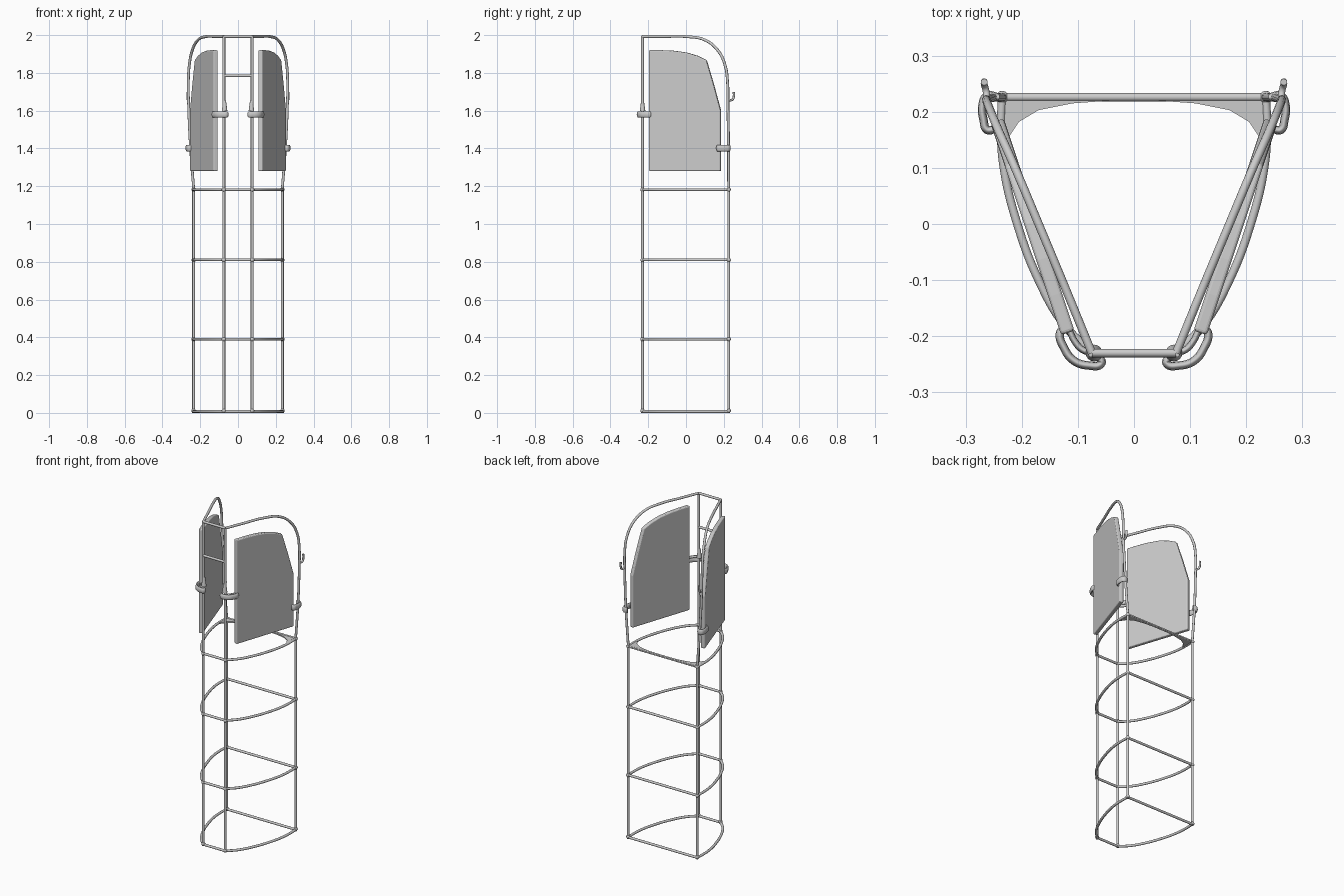
import bpy, bmesh
from mathutils import Vector

if "Cube" in bpy.data.objects:
    bpy.data.objects.remove(bpy.data.objects["Cube"])

R = 0.0075  # tube radius


def tube(name, pts, r=R, smooth=False, z=0, zscale=1):
    """Round tube through the points, straight or flowing."""
    cu = bpy.data.curves.new(name, 'CURVE')
    cu.dimensions = '3D'
    cu.bevel_depth = r
    cu.bevel_resolution = 3
    cu.resolution_u = 8
    cu.use_fill_caps = True
    sp = cu.splines.new('BEZIER')
    sp.bezier_points.add(len(pts) - 1)
    for b, p in zip(sp.bezier_points, pts):
        b.co = p
        b.handle_left_type = b.handle_right_type = 'AUTO' if smooth else 'VECTOR'
    ob = bpy.data.objects.new(name, cu)
    ob.location.z = z
    ob.scale.z = zscale
    bpy.context.collection.objects.link(ob)
    return ob


def flip(pts, s):
    return [(s * p[0], p[1], p[2] if len(p) > 2 else 0) for p in pts]


def slab(name, outline, offset, bevel):
    """Flat plate: the outline is extruded by the offset vector."""
    bm = bmesh.new()
    face = bm.faces.new([bm.verts.new(p) for p in outline])
    ext = bmesh.ops.extrude_face_region(bm, geom=[face])
    bmesh.ops.translate(bm, vec=offset,
                        verts=[g for g in ext['geom'] if isinstance(g, bmesh.types.BMVert)])
    bmesh.ops.recalc_face_normals(bm, faces=bm.faces)
    me = bpy.data.meshes.new(name)
    bm.to_mesh(me)
    bm.free()
    ob = bpy.data.objects.new(name, me)
    bpy.context.collection.objects.link(ob)
    if bevel:
        m = ob.modifiers.new('soft_edge', 'BEVEL')
        m.width, m.segments, m.limit_method = bevel, 3, 'ANGLE'
    return ob


def joint(name, p):
    """Small weld bead where tubes meet."""
    bpy.ops.mesh.primitive_uv_sphere_add(segments=12, ring_count=8, radius=0.0115, location=p)
    bpy.context.object.name = name
    bpy.ops.object.shade_smooth()


levels = (R, 0.39, 0.81, 1.182)
fx, fy, rx, ry, top = 0.075, -0.23, 0.235, 0.226, 1.9925

for s, side in ((1, 'right'), (-1, 'left')):
    # upright posts
    tube(f'{side}_front_post', flip([(fx, fy, 0), (fx, fy, top)], s))
    tube(f'{side}_rear_post', flip([(rx, ry, 0), (rx, ry, 1.19)], s))
    # rear post continues upward and arches over to the front post
    tube(f'{side}_top_arch', flip([
        (rx, ry, 1.19), (0.252, 0.225, 1.42), (0.261, 0.222, 1.62), (0.263, 0.22, 1.75),
        (0.258, 0.207, 1.84), (0.242, 0.168, 1.92), (0.212, 0.1, 1.974),
        (0.17, 0, 1.992), (0.12, -0.12, top), (fx, fy, top)], s), smooth=True)
    # bowed side rails
    for i, z in enumerate(levels):
        tube(f'{side}_side_rail_{i}', flip([
            (fx, fy, z), (0.124, -0.18, z), (0.17, -0.1, z), (0.208, 0.0, z),
            (0.232, 0.1, z), (0.237, 0.17, z), (rx, ry, z)], s), smooth=True)
        joint(f'{side}_front_joint_{i}', (s * fx, fy, z if i else 0.0115))
        joint(f'{side}_rear_joint_{i}', (s * rx, ry, z if i else 0.0115))

    # slanted side panel
    a, b = Vector((0.118, -0.194, 0)), Vector((0.244, 0.184, 0))
    n = Vector((b.y - a.y, a.x - b.x, 0)).normalized() * 0.025
    prof = [(0, 1.28), (1, 1.28), (1, 1.60), (0.9, 1.74), (0.8, 1.868), (0.68, 1.89),
            (0.52, 1.908), (0.35, 1.917), (0.18, 1.92), (0, 1.92)]
    pts = [a.lerp(b, t) - n / 2 + Vector((0, 0, z)) for t, z in prof]
    slab(f'{side}_panel', [(s * p.x, p.y, p.z) for p in pts], (s * n.x, n.y, 0), 0.006)

    # front clamp wrapping the post and panel edge
    tube(f'{side}_front_clamp', flip([
        (0.062, -0.238), (0.058, -0.248), (0.082, -0.252), (0.108, -0.243),
        (0.124, -0.222), (0.132, -0.195), (0.126, -0.186)], s),
        r=0.0075, smooth=True, z=1.58, zscale=2.2)
    tube(f'{side}_front_clamp_inner', flip([
        (fx, fy), (0.092, -0.224), (0.105, -0.21), (0.115, -0.19)], s),
        r=0.006, smooth=True, z=1.58, zscale=2.2)
    bpy.ops.mesh.primitive_cone_add(vertices=16, radius1=0.015, radius2=R, depth=0.055,
                                    location=(s * 0.071, fy, 1.625))
    bpy.context.object.name = f'{side}_clamp_collar'
    bpy.ops.object.shade_smooth_by_angle()

    # rear clamp
    tube(f'{side}_rear_clamp', flip([
        (0.24, 0.225), (0.262, 0.228), (0.27, 0.212), (0.268, 0.185), (0.262, 0.168),
        (0.25, 0.168)], s), r=0.0075, smooth=True, z=1.402, zscale=2.4)
    # small hanging hook
    tube(f'{side}_hook', flip([
        (0.262, 0.222, 1.66), (0.264, 0.238, 1.655), (0.267, 0.249, 1.662),
        (0.267, 0.253, 1.675), (0.267, 0.253, 1.70)], s), r=0.006, smooth=True)

# straight cross rails
for i, z in enumerate(levels):
    tube(f'front_rail_{i}', [(-fx, fy, z), (fx, fy, z)])
    tube(f'rear_rail_{i}', [(-rx, ry, z), (rx, ry, z)])
for name, z in (('upper_front_rail', 1.785), ('top_front_rail', top)):
    tube(name, [(-fx, fy, z), (fx, fy, z)])

# gusset plate along the uppermost rear rail
edge = [(0.24, 0.233), (0.24, 0.13), (0.225, 0.152), (0.205, 0.182), (0.17, 0.203),
        (0.11, 0.215), (0.04, 0.22)]
outline = [(x, y, 1.178) for x, y in edge] + [(-x, y, 1.178) for x, y in reversed(edge)]
slab('rear_gusset', outline, (0, 0, 0.008), 0)
